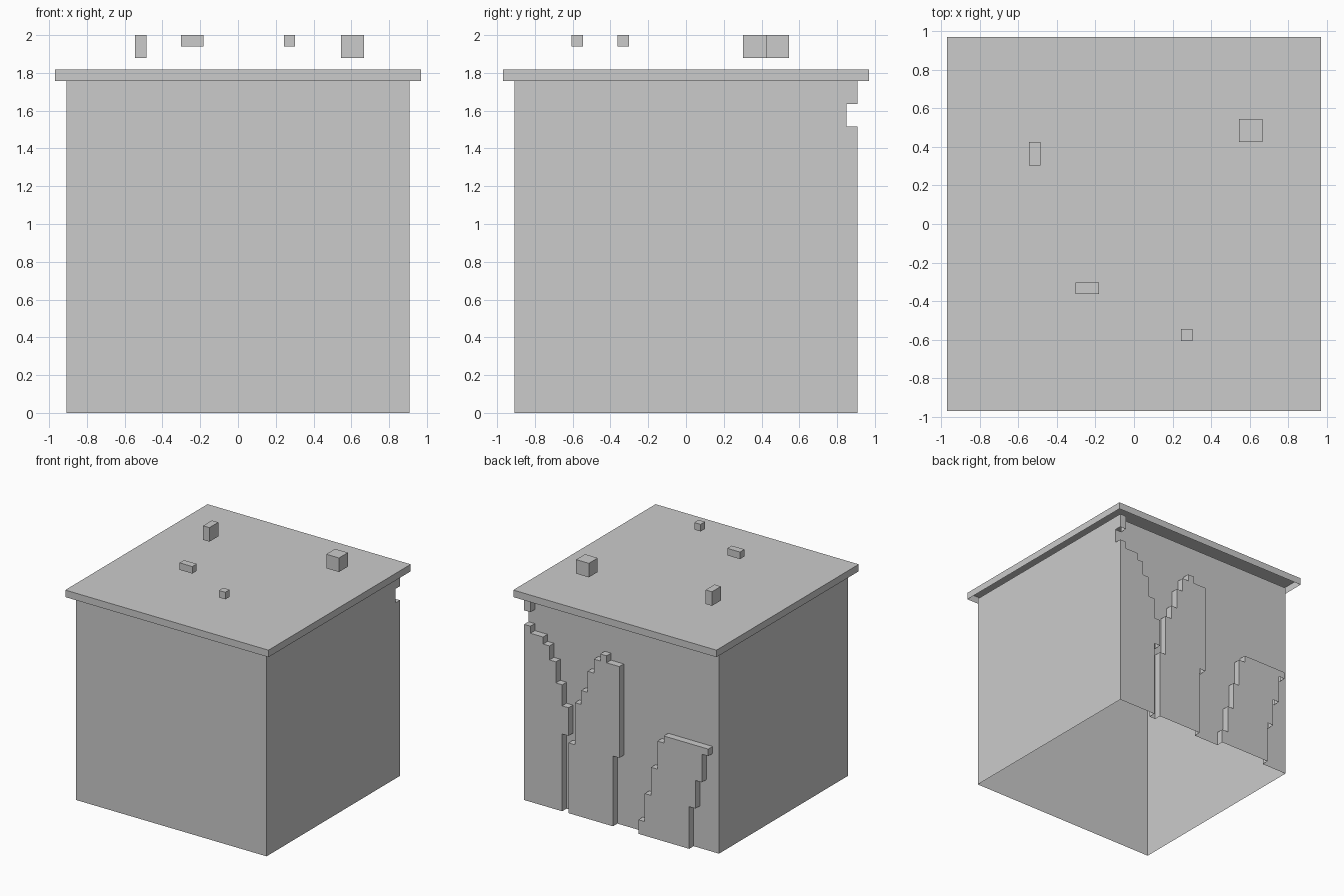
import bpy, bmesh
from mathutils import Vector

if "Cube" in bpy.data.objects:
    bpy.data.objects.remove(bpy.data.objects["Cube"])

U = 2 / 33  # one grid step of the blocky model
UP, DOWN = Vector((0, 0, 1)), Vector((0, 0, -1))
BACK, FRONT = Vector((0, 1, 0)), Vector((0, -1, 0))

grey = bpy.data.materials.new("plain grey")
grey.diffuse_color = (0.6, 0.6, 0.6, 1)
grey.use_nodes = True
grey.node_tree.nodes["Principled BSDF"].inputs["Base Color"].default_value = grey.diffuse_color


def finish(name, bm):
    mesh = bpy.data.meshes.new(name)
    bm.to_mesh(mesh)
    bm.free()
    mesh.materials.append(grey)
    obj = bpy.data.objects.new(name, mesh)
    bpy.context.collection.objects.link(obj)


def prism(name, outline, y0, y1, drop=(DOWN,)):
    """Extrude an x-z outline (grid steps) along y, leaving out some sides."""
    bm = bmesh.new()
    a = [bm.verts.new((x * U, y0 * U, z * U)) for x, z in outline]
    b = [bm.verts.new((x * U, y1 * U, z * U)) for x, z in outline]
    bm.faces.new(a)
    bm.faces.new(b[::-1])
    for i in range(len(a)):
        bm.faces.new((a[i - 1], b[i - 1], b[i], a[i]))
    bmesh.ops.recalc_face_normals(bm, faces=bm.faces)
    bm.normal_update()
    gone = [f for f in bm.faces if any(f.normal.dot(d) > 0.9 for d in drop)]
    bmesh.ops.delete(bm, geom=gone, context='FACES')
    finish(name, bm)


def box(name, x0, x1, y0, y1, z0, z1, drop=(DOWN,)):
    prism(name, [(x0, z0), (x1, z0), (x1, z1), (x0, z1)], y0, y1, drop)


def stepped_panel(name, columns):
    """Raised back panel from side-by-side columns (x0, x1, bottom, top)."""
    top = [p for x0, x1, _, t in columns for p in ((x0, t), (x1, t))]
    low = [p for x0, x1, b, _ in reversed(columns) for p in ((x1, b), (x0, b))]
    outline = []
    for p in top + low:
        if not outline or outline[-1] != p:
            outline.append(p)
    # drop points lying in the middle of a straight edge
    n = len(outline)
    outline = [p for i, p in enumerate(outline)
               if not any(outline[i - 1][k] == p[k] == outline[(i + 1) % n][k]
                          for k in (0, 1))]
    prism(name, outline, 14, 15, (DOWN, FRONT))


# hollow block and overhanging lid, both open underneath
box("body", -15, 15, -15, 14, 0, 29, (UP, DOWN, BACK))
box("lid", -16, 16, -16, 16, 29, 30)

# small blocks floating over the lid
box("floating_tall_block", -9, -8, 5, 7, 31, 33)
box("floating_bar", -5, -3, -6, -5, 32, 33)
box("floating_small_cube", 4, 5, -10, -9, 32, 33)
box("floating_large_cube", 9, 11, 7, 9, 31, 33)

# raised stepped panels on the back
panels = {
    "back_panel_corner": [
        (8, 9, 11, 15), (9, 10, 0, 18), (10, 11, 0, 21),
        (11, 12, 0, 23), (12, 14, 0, 24), (14, 15, 0, 25)],
    "back_panel_middle": [
        (0, 1, 10, 23), (1, 2, 0, 23), (2, 3, 0, 24), (3, 4, 0, 23),
        (4, 5, 0, 21), (5, 6, 0, 18), (6, 7, 0, 16), (7, 8, 0, 10)],
    "back_panel_low": [
        (-14, -13, 14, 15), (-13, -12, 10, 15), (-12, -11, 6, 15),
        (-11, -7, 0, 15), (-7, -6, 0, 14), (-6, -5, 0, 10),
        (-5, -4, 0, 6), (-4, -3, 0, 2)],
}
for name, columns in panels.items():
    stepped_panel(name, columns)
box("back_corner_stub", 14, 15, 14, 15, 27, 29, (UP, DOWN, FRONT))

# recessed back wall, left open where the panels cover it
strips = [(-15, -14, 0, 29), (-3, 0, 0, 29)]
for columns in panels.values():
    for x0, x1, low, high in columns:
        strips.append((x0, x1, high, 27 if x1 == 15 else 29))
        if low:
            strips.append((x0, x1, 0, low))
bm = bmesh.new()
for x0, x1, z0, z1 in strips:
    corners = ((x1, z0), (x0, z0), (x0, z1), (x1, z1))
    bm.faces.new([bm.verts.new((x * U, 14 * U, z * U)) for x, z in corners])
finish("back_wall", bm)
